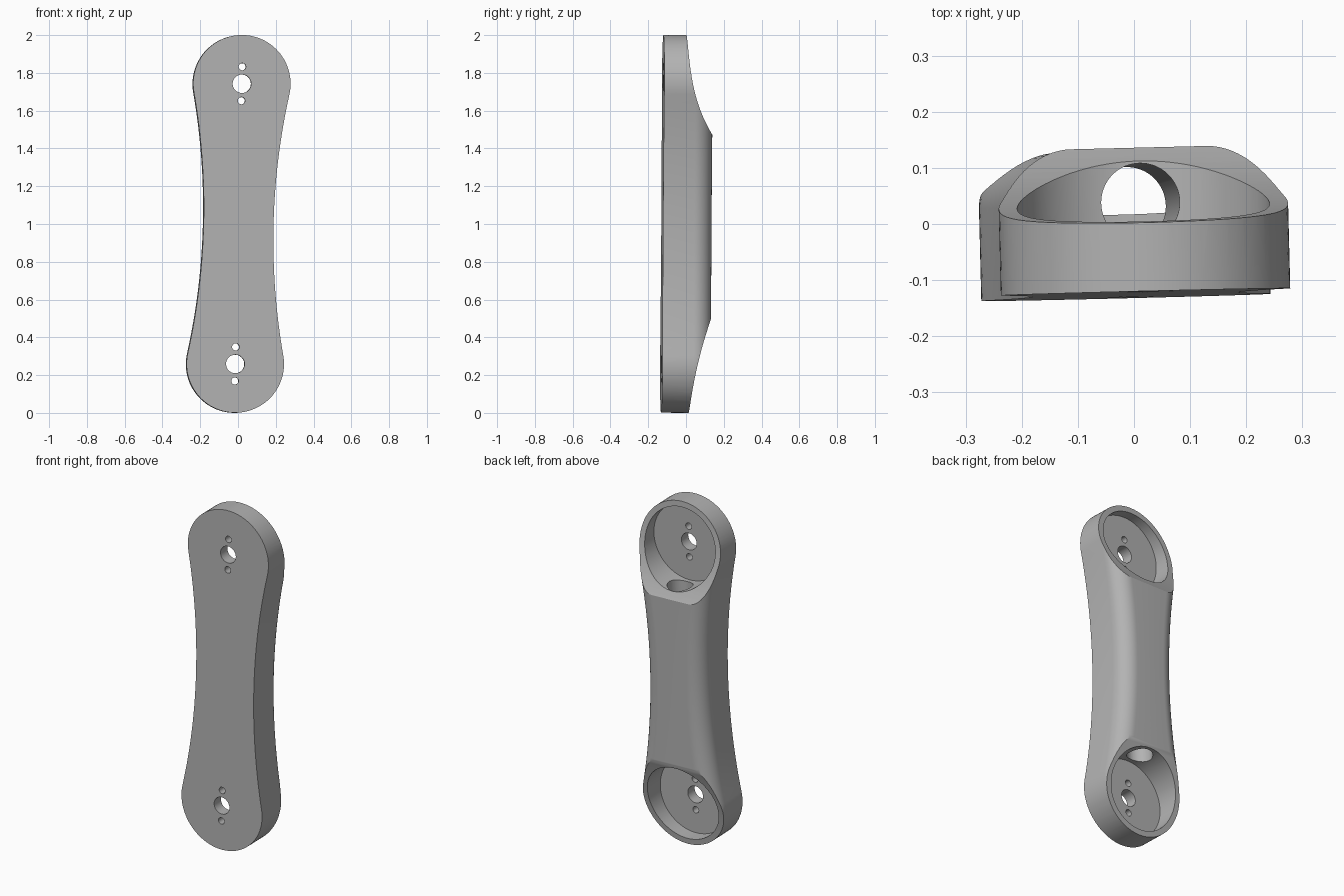
import bpy
import bmesh
from math import sin, cos, pi, asin
from mathutils import Matrix, Euler, Vector

cube = bpy.data.objects.get("Cube")
if cube:
    bpy.data.objects.remove(cube, do_unlink=True)

END_Z, END_R, WAIST = 0.742, 0.258, 0.185   # end centres, end radius, half waist
FRONT, BACK, FILLET = -0.126, 0.133, 0.095
FLOOR = -0.06
# radius of the concave side arcs that are tangent to both ends
SIDE_R = (WAIST**2 + END_Z**2 - END_R**2) / (2 * (END_R - WAIST))
ANGLE = asin(END_Z / (SIDE_R + END_R))

grey = bpy.data.materials.new("plain grey")
grey.use_nodes = True
colour = (0.45, 0.45, 0.45, 1)
grey.diffuse_color = colour
grey.node_tree.nodes["Principled BSDF"].inputs["Base Color"].default_value = colour


def outline(inset):
    """Dog-bone outline in x and z, moved inwards by inset."""
    pts = []
    for side in (1, -1):
        r = END_R - inset
        for i in range(48):
            a = -ANGLE + (pi + 2 * ANGLE) * i / 48
            pts.append((side * r * cos(a), side * (END_Z + r * sin(a))))
        r = SIDE_R + inset
        for i in range(32):
            a = ANGLE - 2 * ANGLE * i / 32
            pts.append((side * (r * cos(a) - WAIST - SIDE_R), side * r * sin(a)))
    return pts


def loft(name, rings):
    """Closed solid through rings with equal point counts."""
    bm = bmesh.new()
    loops = [[bm.verts.new(p) for p in ring] for ring in rings]
    n = len(loops[0])
    for low, high in zip(loops, loops[1:]):
        for i in range(n):
            j = (i + 1) % n
            bm.faces.new((low[i], low[j], high[j], high[i]))
    bm.faces.new(loops[0][::-1])
    bm.faces.new(loops[-1])
    bmesh.ops.recalc_face_normals(bm, faces=bm.faces)
    mesh = bpy.data.meshes.new(name)
    bm.to_mesh(mesh)
    bm.free()
    obj = bpy.data.objects.new(name, mesh)
    bpy.context.collection.objects.link(obj)
    return obj


def rod(name, radius, start, end, sides=64):
    """Cylinder between two points."""
    start, end = Vector(start), Vector(end)
    turn = (end - start).to_track_quat('Z', 'Y')
    circle = [turn @ Vector((radius * cos(2 * pi * i / sides),
                             radius * sin(2 * pi * i / sides), 0)) for i in range(sides)]
    return loft(name, [[c + p for c in circle] for p in (start, end)])


# body: straight sides, then a rounded back edge
levels = [(FRONT, 0)]
for i in range(15):
    a = pi / 2 * i / 14
    levels.append((BACK - FILLET * (1 - sin(a)), FILLET * (1 - cos(a))))
body = loft("link_arm", [[(x, y, z) for x, z in outline(d)] for y, d in levels])
body.data.materials.append(grey)
bpy.context.view_layer.objects.active = body
body.select_set(True)


def cut(cutter):
    cutter.hide_render = True
    mod = body.modifiers.new("cut", 'BOOLEAN')
    mod.operation = 'DIFFERENCE'
    mod.solver = 'EXACT'
    mod.object = cutter
    bpy.ops.object.modifier_apply(modifier=mod.name)
    bpy.data.objects.remove(cutter, do_unlink=True)


# both ends: sloped back, round pocket and bolt holes
slopes = {1: (-0.004, 0.068, 0.034, 0.64), -1: (0.02, 0.08, 0.286, 0)}
for side, (a, b, c, d) in slopes.items():
    profile = []
    for i in range(29):
        t = -0.04 + 0.6 * i / 28
        profile.append((a + b * t + c * t**2 + d * t**3, side * (1 - t)))
    profile += [(0.4, profile[-1][1]), (0.4, profile[0][1])]
    cut(loft("slope_cutter", [[(x, y, z) for y, z in profile] for x in (-0.5, 0.5)]))

    z = side * END_Z
    cut(rod("pocket_cutter", 0.225, (0, FLOOR, z), (0, 0.5, z), 96))
    for offset, radius in ((0, 0.049), (0.09, 0.019), (-0.09, 0.019)):
        cut(rod("hole_cutter", radius, (0, -0.3, z + offset), (0, 0, z + offset), 40))

# lengthwise channel joining the pockets
cut(rod("channel_cutter", 0.07, (0, 0.035, -END_Z), (0, 0.035, END_Z)))

# slight lean of the whole part
lean = Euler((-0.006, 0.0236, 0.025)).to_matrix().to_4x4()
body.data.transform(Matrix.Translation((0, 0, 1)) @ lean)
bpy.ops.object.shade_smooth_by_angle(angle=pi / 6)
